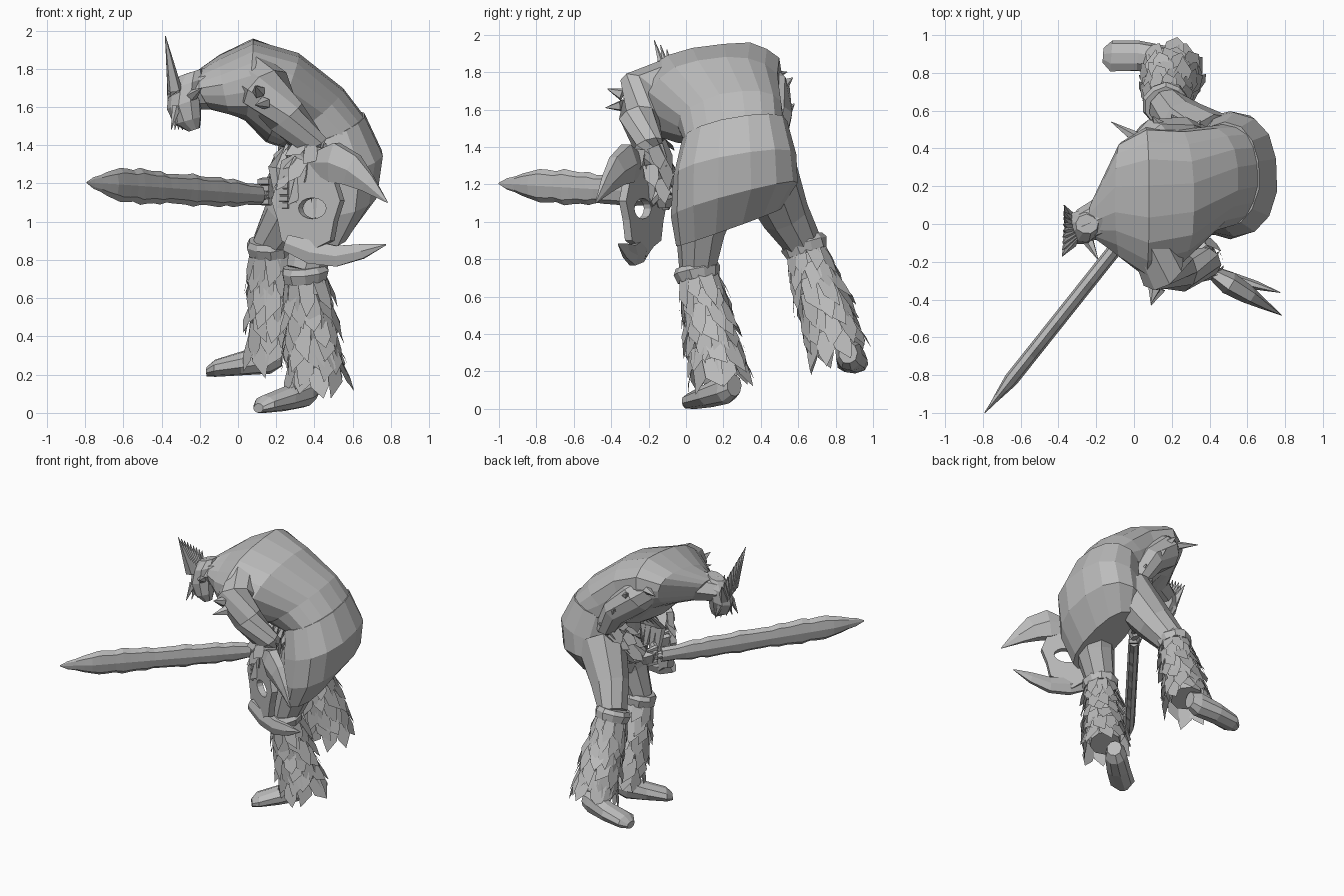
import bpy, bmesh, math, random
from mathutils import Vector

random.seed(4)
if "Cube" in bpy.data.objects:
    bpy.data.objects.remove(bpy.data.objects["Cube"])

mat = bpy.data.materials.new("plain grey")
mat.use_nodes = True
GREY = (0.5, 0.5, 0.5, 1)
mat.diffuse_color = GREY
mat.node_tree.nodes["Principled BSDF"].inputs["Base Color"].default_value = GREY


def finish(name, bm):
    bmesh.ops.recalc_face_normals(bm, faces=bm.faces)
    mesh = bpy.data.meshes.new(name)
    bm.to_mesh(mesh)
    bm.free()
    mesh.materials.append(mat)
    obj = bpy.data.objects.new(name, mesh)
    bpy.context.collection.objects.link(obj)
    return obj


def loft(name, rings, n=10, jitter=0.0, power=1.0):
    """Skin rings given as (centre, half width vector, half depth vector)."""
    bm = bmesh.new()
    loops = []
    for c, w, d in rings:
        c, w, d = Vector(c), Vector(w), Vector(d)
        loop = []
        for k in range(n):
            a = math.tau * k / n
            ca, sa = math.cos(a), math.sin(a)
            ca = math.copysign(abs(ca) ** power, ca)
            sa = math.copysign(abs(sa) ** power, sa)
            s = 1 + random.uniform(-jitter, jitter)
            loop.append(bm.verts.new(c + (w * ca + d * sa) * s))
        loops.append(loop)
    for lo, hi in zip(loops, loops[1:]):
        for k in range(n):
            bm.faces.new((lo[k], lo[(k + 1) % n], hi[(k + 1) % n], hi[k]))
    bm.faces.new(loops[0])
    bm.faces.new(loops[-1])
    return finish(name, bm)


def frame(t):
    ref = Vector((0, 0, 1)) if abs(t.z) < 0.9 else Vector((1, 0, 0))
    side = t.cross(ref).normalized()
    return side, side.cross(t)


def tube(name, pts, radii, n=8, flat=1.0, jitter=0.05):
    """Limb along a path; flat scales the sideways width."""
    pts = [Vector(p) for p in pts]
    rings = []
    for i, p in enumerate(pts):
        t = (pts[min(i + 1, len(pts) - 1)] - pts[max(i - 1, 0)]).normalized()
        side, up = frame(t)
        rings.append((p, side * radii[i] * flat, up * radii[i]))
    return loft(name, rings, n, jitter)


def spike(name, base, tip, r):
    tube(name, [base, tip], [r, r * 0.06], 5)


def tufts(name, top, bottom, r0, r1, rows, per_row, length, flare):
    """Shaggy overlapping pointed flaps around a tapered axis."""
    top, bottom = Vector(top), Vector(bottom)
    axis = (bottom - top).normalized()
    side, up = frame(axis)
    bm = bmesh.new()
    for i in range(rows):
        f = i / rows
        r = r0 + (r1 - r0) * f
        for k in range(per_row):
            a = math.tau * (k + 0.5 * (i % 2) + random.uniform(-.2, .2)) / per_row
            out = side * math.cos(a) + up * math.sin(a)
            tan = out.cross(axis)
            c = top.lerp(bottom, f) + out * r
            ln = length * random.uniform(0.7, 1.25)
            fl = flare * random.uniform(0.5, 1.4)
            w = math.pi * r / per_row * 1.3
            mid = c + axis * ln * 0.6 + out * fl * 0.7
            tip = c + axis * ln + out * fl + tan * random.uniform(-w, w)
            v = [bm.verts.new(p) for p in (c - tan * w, c + tan * w,
                 mid + tan * w * 0.9, tip, mid - tan * w * 0.9)]
            bm.faces.new(v)
    finish(name, bm)


# Pelvis wrap and hunched torso
hips = [((.46, .23, .97), (0, .28, .1), (.13, 0, -.01)),
        ((.51, .26, 1.12), (0, .34, .09), (.22, 0, .03)),
        ((.53, .26, 1.30), (0, .33, .06), (.23, 0, .06)),
        ((.48, .26, 1.49), (0, .28, .05), (.185, 0, .07))]
loft("hip_wrap", hips, 14, 0.015, 0.9)
torso = [((.48, .26, 1.47), (0, .27, .05), (.18, 0, .08)),
         ((.37, .24, 1.55), (0, .28, .04), (.18, 0, .14)),
         ((.23, .14, 1.65), (0, .36, .05), (.09, 0, .23)),
         ((.06, .12, 1.74), (0, .40, .06), (.02, 0, .205)),
         ((-.07, .13, 1.72), (0, .31, .06), (-.03, 0, .14)),
         ((-.19, .03, 1.68), (0, .11, .02), (-.05, 0, .09))]
loft("torso", torso, 18, 0.025, 0.88)

# Lowered head, jaw, crest of spikes
tube("neck", [(-.1, .06, 1.7), (-.27, -.01, 1.68)], [.12, .09])
loft("head", [((-.25, 0, 1.78), (0, .05, 0), (.06, 0, .02)),
              ((-.27, -.01, 1.72), (0, .09, 0), (.09, 0, .03)),
              ((-.28, -.02, 1.62), (0, .09, 0), (.09, 0, .03)),
              ((-.26, -.03, 1.53), (0, .07, 0), (.07, 0, .02)),
              ((-.23, -.03, 1.48), (0, .03, 0), (.03, 0, .01))], 9, 0.07)
for i in range(9):
    f = i / 8
    y = 0.1 - 0.21 * f
    spike("crest_spike", (-.33, y * .5 - .03, 1.64 + .05 * f),
          (-.37 - .01 * f, y - .06 * f, 1.77 + .2 * f), .04)
for y in (-.09, .06):
    spike("ear", (-.24, y, 1.66), (-.19, y * 2.1, 1.7), .03)
for i in range(5):
    spike("beard_lock", (-.32, -.08 + .03 * i, 1.6),
          (-.35 + .02 * i, -.12 + .04 * i, 1.48), .025)

# Arms: one bent to the ringed blade, one to the sword grip
tube("left_arm", [(.1, -.08, 1.74), (.15, -.24, 1.69), (.25, -.25, 1.55),
                  (.38, -.2, 1.41), (.35, -.16, 1.3), (.29, -.12, 1.18)],
     [.13, .135, .105, .085, .075, .05], 9, 1, .05)
tube("right_arm", [(.06, .36, 1.77), (.11, .44, 1.7), (.25, .47, 1.56),
                   (.34, .45, 1.42), (.28, .36, 1.28), (.2, .25, 1.17)],
     [.12, .12, .1, .085, .075, .05], 9, 1, .05)
tufts("left_bracer", (.39, -.2, 1.42), (.3, -.13, 1.16), .08, .06, 3, 7, .13, .04)
tufts("right_bracer", (.33, .45, 1.42), (.23, .29, 1.2), .08, .06, 3, 7, .12, .03)
for name, c in (("left", Vector((.27, -.12, 1.14))), ("right", Vector((.17, .22, 1.16)))):
    tube(name + "_hand", [c + Vector((.03, 0, .06)), c, c - Vector((.01, 0, .06))],
         [.045, .07, .04], 7, 1, .12)
    for i in range(4):
        p = c + Vector((-.05, -.03, .05 - .035 * i))
        tube(name + "_finger", [p + Vector((.05, -.04, 0)), p, p + Vector((.03, .06, -.01))],
             [.022, .022, .012], 5)

# Shoulder studs and arm thorns
for base, tip in (((.11, -.34, 1.68), (.09, -.42, 1.71)),
                  ((.02, .45, 1.78), (-.12, .54, 1.8)),
                  ((.13, .52, 1.73), (.1, .57, 1.77)),
                  ((.22, .54, 1.6), (.2, .58, 1.63)),
                  ((.33, .5, 1.45), (.35, .55, 1.47)),
                  ((.14, -.34, 1.62), (.09, -.43, 1.61))):
    spike("thorn", base, tip, .035)

# Legs with cuffs, shaggy gaiters and boots
legs = {
    "left": [(.48, .14, 1.2), (.42, .08, .96), (.35, .06, .74), (.38, .12, .44), (.41, .18, .19),
             (.35, .22, .11), (.25, .13, .075), (.14, .04, .045)],
    "right": [(.42, .42, 1.28), (.26, .53, 1.04), (.17, .63, .88), (.19, .73, .58), (.2, .8, .35),
              (.17, .87, .29), (.02, .89, .26), (-.12, .89, .235)]}
for side, p in legs.items():
    p = [Vector(q) for q in p]
    tube(side + "_thigh", p[:3], [.18, .135, .1], 9)
    t = (p[3] - p[2]).normalized()
    tube(side + "_cuff", [p[2] - t * .03, p[2], p[2] + t * .05], [.11, .125, .115], 10)
    tube(side + "_shin", p[2:5], [.09, .12, .11], 9)
    tufts(side + "_gaiter", p[2] + t * .03, p[4], .1, .135, 7, 10, .16, .045)
    # boot: flat sole, tapering to a broad rounded toe
    d = (p[7] - p[5]).normalized()
    across = d.cross(Vector((0, 0, 1))).normalized()
    sizes = [(.05, .06), (.075, .085), (.085, .065), (.085, .045), (.04, .025)]
    spots = [p[5] - d * .06, p[5], p[6], p[7], p[7] + d * .045 - Vector((0, 0, .01))]
    loft(side + "_boot", [(c, across * w, Vector((0, 0, h)))
                          for c, (w, h) in zip(spots, sizes)], 9, .05)

# Loin cloth strips hanging between the arms
for i in range(6):
    x = .2 + .045 * i
    tube("loin_strip", [(x + .1, .08, 1.45), (x, .02, 1.28), (x + .03, .04, 1.02 + .03 * (i % 3))],
         [.035, .045, .015], 5, .5, .1)

# Long sword with a ragged edge
tip, grip = Vector((-.79, -1, 1.205)), Vector((.26, .32, 1.13))
along = (grip - tip).normalized()
across = along.cross(Vector((0, 0, 1))).normalized()
rings = [(tip, across * .003, Vector((0, 0, .004)))]
STEPS = 26
for i in range(1, STEPS + 1):
    f = i / STEPS
    h = (.1 - .035 * f) * min(1, (f * 5) ** .7) + random.uniform(-.012, .012)
    rings.append((tip.lerp(grip, f * .86), across * min(.038, .25 * f), Vector((0, 0, h))))
loft("sword_blade", rings, 8)
tube("sword_grip", [tip.lerp(grip, .84), grip], [.03, .026], 8)

# Ringed blade: plate with a hole, and two curved horns
centre = Vector((.4, -.25, 1.09))
U, LOW, Z = Vector((.85, -.52, 0)), Vector((.83, -.25, 0)), Vector((0, 0, 1))
bm = bmesh.new()
N = 16
outer, inner = [], []
for k in range(N):
    a = math.tau * k / N
    c, s = math.cos(a), math.sin(a)
    reach = 1 + .06 * (-1) ** k
    outer.append(bm.verts.new(centre + U * (c * .2 * reach - .04) + Z * (s * .28 * reach + .02)))
    inner.append(bm.verts.new(centre + U * c * .085 + Z * (s * .055 - .02)))
for k in range(N):
    j = (k + 1) % N
    bm.faces.new((outer[k], outer[j], inner[j], inner[k]))
plate = finish("ring_plate", bm)
solid = plate.modifiers.new("thickness", "SOLIDIFY")
solid.thickness, solid.offset = .045, 0
for name, axis, path, r in (
        ("upper_horn", U, [(-.02, .22), (.12, .22), (.23, .18), (.33, .11), (.45, .01)],
         [.05, .12, .1, .055, .003]),
        ("lower_horn", LOW, [(-.18, -.2), (-.02, -.25), (.14, -.27), (.3, -.245), (.45, -.21)],
         [.05, .07, .06, .045, .004])):
    tube(name, [centre + axis * u + Z * z for u, z in path], r, 6, .5, .06)
tube("ring_handle", [(.26, -.12, 1.18), (.33, -.2, 1.1)], [.03, .03], 7)
